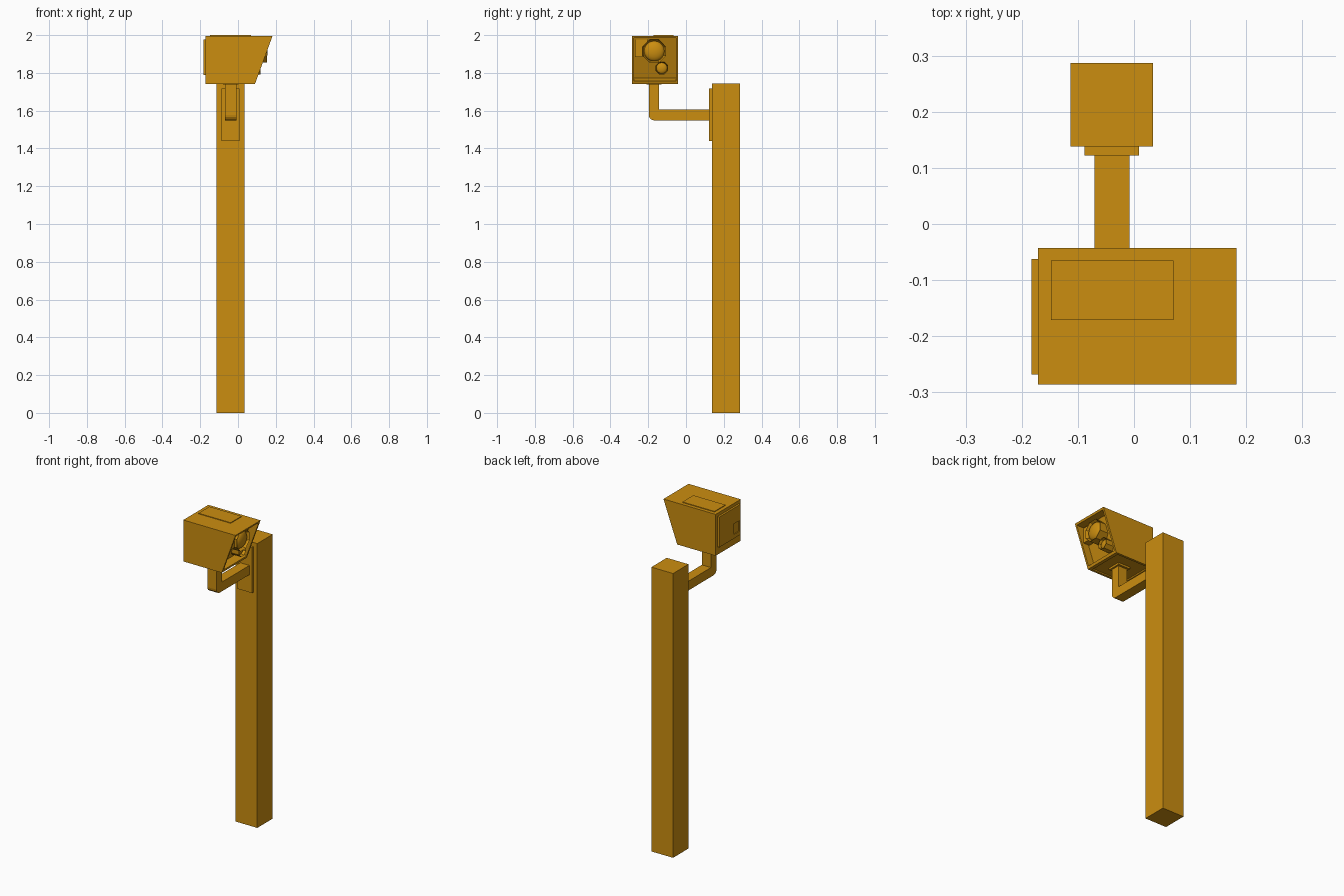
import bpy, bmesh, math
from mathutils import Matrix, Vector

if "Cube" in bpy.data.objects:
    bpy.data.objects.remove(bpy.data.objects["Cube"], do_unlink=True)

paint = bpy.data.materials.new("orange paint")
paint.use_nodes = True
colour = (0.6, 0.27, 0.005, 1)
paint.diffuse_color = colour
paint.node_tree.nodes["Principled BSDF"].inputs["Base Color"].default_value = colour


def finish(name, bm):
    bmesh.ops.recalc_face_normals(bm, faces=bm.faces)
    mesh = bpy.data.meshes.new(name)
    bm.to_mesh(mesh)
    bm.free()
    mesh.materials.append(paint)
    obj = bpy.data.objects.new(name, mesh)
    bpy.context.collection.objects.link(obj)
    return obj


def box(name, x, y, z):
    bm = bmesh.new()
    bmesh.ops.create_cube(bm, size=1)
    for v in bm.verts:
        v.co = [r[0] if c < 0 else r[1] for c, r in zip(v.co, (x, y, z))]
    return finish(name, bm)


def prism(name, profile, start, offset):
    """Extrude a closed profile, lifted to 3D by start, along offset."""
    bm = bmesh.new()
    face = bm.faces.new([bm.verts.new(start(a, b)) for a, b in profile])
    out = bmesh.ops.extrude_face_region(bm, geom=[face])
    bmesh.ops.translate(bm, vec=offset,
                        verts=[g for g in out["geom"] if isinstance(g, bmesh.types.BMVert)])
    return finish(name, bm)


def cut(target, cutter):
    mod = target.modifiers.new(cutter.name, 'BOOLEAN')
    mod.operation = 'DIFFERENCE'
    mod.solver = 'EXACT'
    mod.object = cutter
    cutter.hide_render = True
    cutter.hide_viewport = True
    cutter.display_type = 'WIRE'


# Post and wall plate
box("post", (-0.113, 0.034), (0.138, 0.287), (0, 1.744))
box("mounting_plate", (-0.088, 0.009), (0.122, 0.139), (1.44, 1.718))

# Bent arm with a rounded outer elbow
r = 0.03
elbow = [(-0.197 + r - r * math.sin(t), 1.548 + r - r * math.cos(t))
         for t in (math.radians(a) for a in (0, 22.5, 45, 67.5, 90))]
arm = [(0.123, 1.548)] + elbow + [(-0.197, 1.755), (-0.142, 1.755), (-0.142, 1.605), (0.123, 1.605)]
prism("bent_arm", arm, lambda y, z: (-0.07, y, z), (0.062, 0, 0))
box("arm_collar", (-0.08, 0.002), (-0.21, -0.129), (1.738, 1.756))

# Wedge-shaped housing with a recessed slanted front
housing = prism("camera_housing",
                [(-0.171, 1.742), (0.09, 1.742), (0.183, 1.996), (-0.171, 1.996)],
                lambda x, z: (x, -0.286, z), (0, 0.243, 0))
cut(housing, prism("front_recess_cutter",
                   [(0.052, 1.773), (0.125, 1.747), (0.205, 1.984), (0.13, 1.984)],
                   lambda x, z: (x, -0.275, z), (0, 0.221, 0)))
cut(housing, box("base_recess_cutter", (-0.155, 0.07), (-0.272, -0.057), (1.7, 1.75)))

# Access panels on the top and rear
box("top_panel", (-0.148, 0.07), (-0.171, -0.065), (1.99, 2.0))
rear = box("rear_panel", (-0.183, -0.17), (-0.268, -0.062), (1.79, 1.976))
cut(rear, box("latch_recess_cutter", (-0.2, -0.178), (-0.255, -0.205), (1.815, 1.88)))

# Sensor block in the upper corner of the recess
box("sensor_block", (0.08, 0.135), (-0.27, -0.205), (1.885, 1.978))


def lens(name, y, z, radius, x0, x1):
    # Eight-sided barrel with a sunken front
    bm = bmesh.new()
    turn = Matrix.Rotation(math.pi / 2, 4, 'Y') @ Matrix.Rotation(math.pi / 8, 4, 'Z')
    bmesh.ops.create_cone(bm, cap_ends=True, segments=8, radius1=radius, radius2=radius,
                          depth=x1 - x0, matrix=Matrix.Translation(((x0 + x1) / 2, y, z)) @ turn)
    front = max(bm.faces, key=lambda f: f.calc_center_median().x)
    bmesh.ops.inset_region(bm, faces=[front], thickness=radius * 0.14)
    bmesh.ops.translate(bm, verts=front.verts, vec=Vector((-0.02, 0, 0)))
    finish(name + "_barrel", bm)
    # Glass dome
    bm = bmesh.new()
    bmesh.ops.create_uvsphere(bm, u_segments=20, v_segments=10, radius=radius * 0.82,
                              matrix=Matrix.Rotation(math.pi / 2, 4, 'Y'))
    bmesh.ops.scale(bm, vec=(0.45, 1, 1), verts=bm.verts)
    bmesh.ops.translate(bm, vec=(x1 - 0.02, y, z), verts=bm.verts)
    for f in bm.faces:
        f.smooth = True
    finish(name + "_glass", bm)


lens("main_lens", -0.168, 1.915, 0.066, 0.075, 0.153)
lens("small_lens", -0.128, 1.825, 0.036, 0.055, 0.12)
